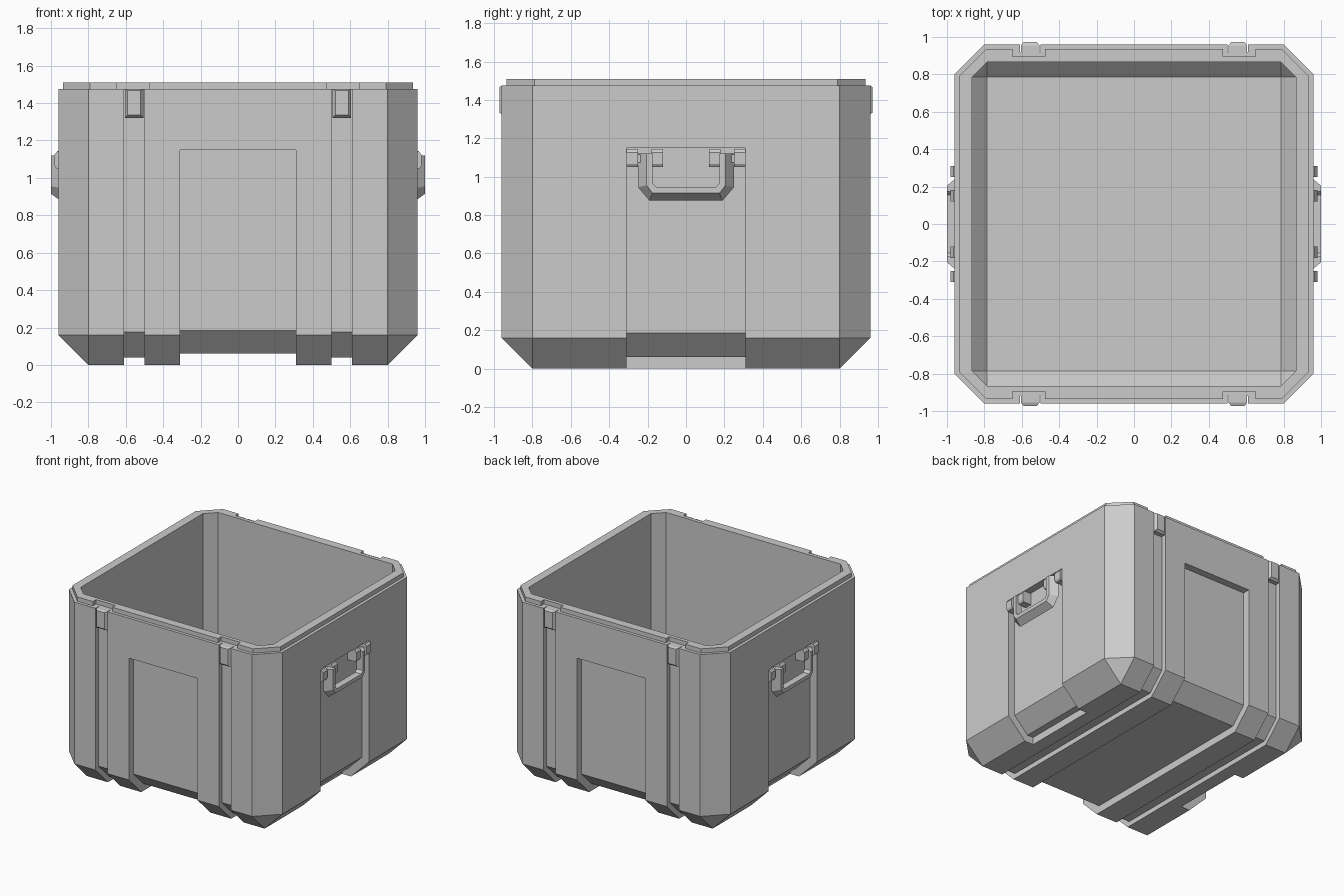
import bpy, bmesh

if "Cube" in bpy.data.objects:
    bpy.data.objects.remove(bpy.data.objects["Cube"])


def loft(name, rings, closed=True):
    """Skin matching rings of points, cap both ends."""
    bm = bmesh.new()
    vs = [[bm.verts.new(p) for p in r] for r in rings]
    n = len(rings[0])
    for a, b in zip(vs, vs[1:]):
        for i in range(n):
            j = (i + 1) % n
            bm.faces.new((a[i], a[j], b[j], b[i]))
    bm.faces.new(vs[0][::-1])
    bm.faces.new(vs[-1])
    bmesh.ops.remove_doubles(bm, verts=bm.verts, dist=1e-4)
    bmesh.ops.recalc_face_normals(bm, faces=bm.faces)
    me = bpy.data.meshes.new(name)
    bm.to_mesh(me)
    bm.free()
    ob = bpy.data.objects.new(name, me)
    bpy.context.collection.objects.link(ob)
    return ob


def prism(name, pts, axis, a, b):
    """Extrude a (u, z) profile along x or y."""
    if axis == 'X':
        return loft(name, [[(t, u, z) for u, z in pts] for t in (a, b)])
    return loft(name, [[(u, t, z) for u, z in pts] for t in (a, b)])


def octagon(h, c, z):
    k = h - c
    return [(x, y, z) for x, y in ((h, -k), (h, k), (k, h), (-k, h),
                                   (-h, k), (-h, -k), (-k, -h), (k, -h))]


def cut(ob, cutter):
    cutter.hide_render = True
    m = ob.modifiers.new("cut", 'BOOLEAN')
    m.operation = 'DIFFERENCE'
    m.solver = 'EXACT'
    m.object = cutter
    bpy.context.view_layer.objects.active = ob
    bpy.ops.object.modifier_apply(modifier=m.name)
    bpy.data.objects.remove(cutter)


def channel(depth, top):
    """Wrap-around groove profile: down one wall, under the floor, up the other."""
    w, k = 0.96 - depth, 0.414 * depth
    half = [(1.1, -0.1), (1.1, top), (w, top), (w, 0.16 + k), (0.80 - k, depth)]
    return half + [(-u, z) for u, z in half[::-1]]


# Open crate body: chamfered shell, stepped lip, hollow inside
body = loft("crate_body", [octagon(*r) for r in (
    (0.80, 0, 0), (0.96, 0.16, 0.16), (0.96, 0.16, 1.475),
    (0.935, 0.145, 1.475), (0.935, 0.145, 1.51), (0.865, 0.08, 1.51),
    (0.865, 0.08, 0.17), (0.785, 0, 0.09))])

# Wide centre groove and side panels
cut(body, prism("centre_cutter", channel(0.06, 1.15), 'X', -0.31, 0.31))
for s in (-1, 1):
    side = [(1.1, 1.15), (0.90, 1.15), (0.90, 0.185), (0.775, 0.06),
            (0.72, 0.06), (0.72, -0.1), (1.1, -0.1)]
    cut(body, prism("side_cutter", [(s * u, z) for u, z in side], 'Y', -0.31, 0.31))

# Narrow latch grooves and lip notches
for s in (-1, 1):
    cut(body, prism("latch_groove_cutter", channel(0.04, 1.6), 'X',
                    *sorted((s * 0.50, s * 0.61))))
    for t in (-1, 1):
        notch = [(t * u, z) for u, z in ((0.895, 1.475), (0.895, 1.6),
                                         (1.1, 1.6), (1.1, 1.475))]
        cut(body, prism("notch_cutter", notch, 'X', *sorted((s * 0.475, s * 0.65))))

# Latch catches, front and back
for s in (-1, 1):
    for t in (-1, 1):
        def rect(i, y):
            x0, x1, z0, z1 = 0.505 + i, 0.605 - i, 1.32 + i, 1.475 - i / 2
            return [(s * x, t * y, z) for x, z in ((x0, z0), (x1, z0), (x1, z1), (x0, z1))]
        loft("latch_catch", [rect(0, 0.915), rect(0, 0.955), rect(0.015, 0.973)])

# Carry handles with hinge brackets on both sides
for s in (-1, 1):
    # each row: base outer, front outer, front inner, base inner as (y, z)
    half = [((.25, 1.12), (.205, 1.12), (.175, 1.12), (.175, 1.12)),
            ((.25, .945), (.205, .955), (.175, .965), (.175, .965)),
            ((.19, .875), (.175, .915), (.155, .945), (.155, .945))]
    depth = (0.945, 1.0, 1.0, 0.945)
    rows = [(1, r) for r in half] + [(-1, r) for r in half[::-1]]
    loft("carry_handle", [[(s * d, m * y, z) for d, (y, z) in zip(depth, r)]
                          for m, r in rows])
    bracket = [(.895, 1.145), (.965, 1.145), (.98, 1.125), (.98, 1.065),
               (.97, 1.05), (.895, 1.05)]
    rod = [(.92, 1.075), (.96, 1.075), (.96, 1.115), (.92, 1.115)]
    for m in (-1, 1):
        for a, b in ((0.12, 0.18), (0.25, 0.31)):
            prism("handle_bracket", [(s * u, z) for u, z in bracket], 'Y', m * a, m * b)
        prism("hinge_pin", [(s * u, z) for u, z in rod], 'Y', m * 0.15, m * 0.28)
